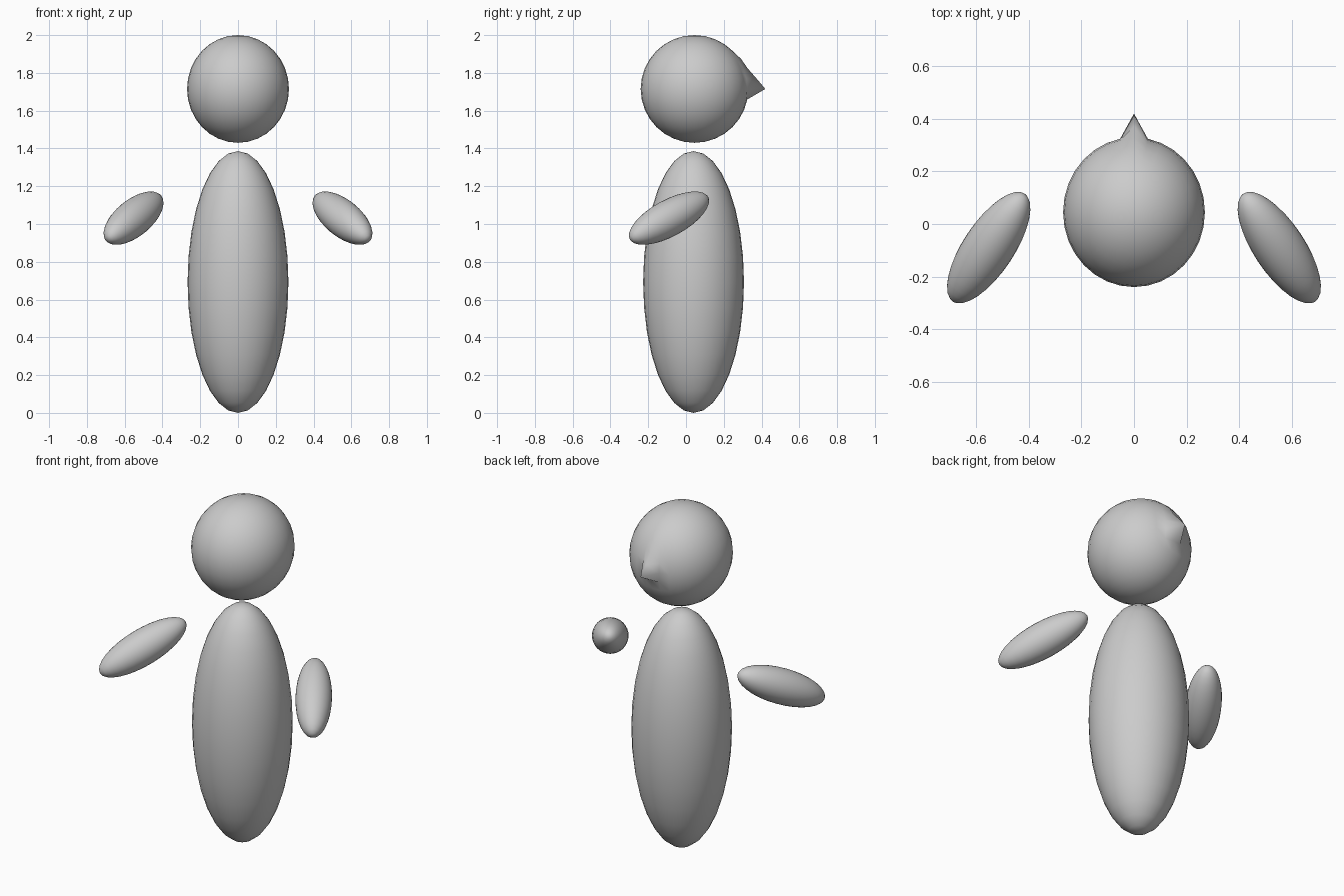
import bpy
from mathutils import Vector

if "Cube" in bpy.data.objects:
    bpy.data.objects.remove(bpy.data.objects["Cube"])


def ellipsoid(name, center, radii, axis=(0, 0, 1)):
    bpy.ops.mesh.primitive_uv_sphere_add(segments=32, ring_count=16, radius=1)
    ob = bpy.context.object
    ob.name = name
    # bake the radii into the mesh so that the object stays unscaled
    for v in ob.data.vertices:
        v.co = Vector(a * b for a, b in zip(v.co, radii))
    ob.location = center
    ob.rotation_euler = Vector(axis).to_track_quat('Z', 'Y').to_euler()
    bpy.ops.object.shade_smooth()
    return ob


# Body
ellipsoid("body", (0, 0.04, 0.693), (0.267, 0.267, 0.693))

# Head, with a pointed nose pulled out of the front vertices
head = ellipsoid("head", (0, 0.045, 1.715), (0.27, 0.285, 0.285))
nose_ridge = [(0.0, -0.375), (0.0556, -0.328), (0.109, -0.281), (0.158, -0.247)]
for v in head.data.vertices:
    if abs(v.co.x) < 0.001 and v.co.y < 0:
        for z, y in nose_ridge:
            if abs(v.co.z - z) < 0.01:
                v.co.y = y

# Floating arms, reaching outward, forward and down
for side, name in ((1, "left_arm"), (-1, "right_arm")):
    ellipsoid(name, (side * 0.553, -0.09, 1.031), (0.097, 0.097, 0.267),
              (side * 0.504, -0.758, -0.412))
